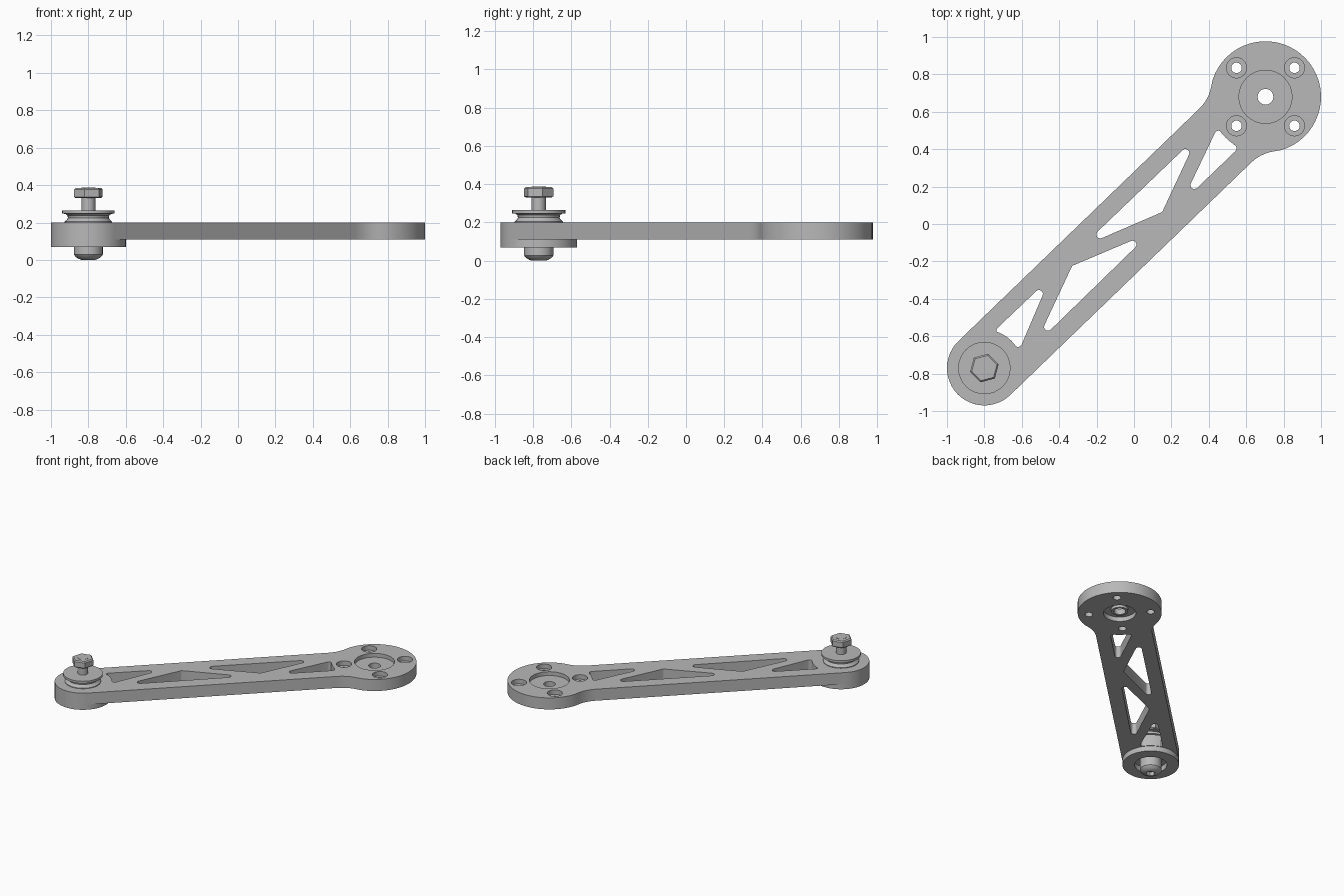
import bpy, bmesh, math
from mathutils import Vector, Matrix

cube = bpy.data.objects.get("Cube")
if cube:
    bpy.data.objects.remove(cube, do_unlink=True)

metal = bpy.data.materials.new("grey_metal")
metal.use_nodes = True
GREY = (0.48, 0.48, 0.48, 1)
metal.diffuse_color = GREY
metal.node_tree.nodes["Principled BSDF"].inputs["Base Color"].default_value = GREY

PIVOT = Vector((-0.8, -0.77))
HUB = Vector((0.703, 0.68))
BOTTOM, TOP = 0.11, 0.2


def finish(bm, name):
    bmesh.ops.recalc_face_normals(bm, faces=bm.faces)
    mesh = bpy.data.meshes.new(name)
    bm.to_mesh(mesh)
    bm.free()
    obj = bpy.data.objects.new(name, mesh)
    mesh.materials.append(metal)
    bpy.context.collection.objects.link(obj)
    return obj


def prism(bm, points, z0, z1):
    base = bm.faces.new([bm.verts.new((p[0], p[1], z0)) for p in points])
    out = bmesh.ops.extrude_face_region(bm, geom=[base])
    verts = [g for g in out["geom"] if isinstance(g, bmesh.types.BMVert)]
    bmesh.ops.translate(bm, verts=verts, vec=(0, 0, z1 - z0))


def lathe(bm, centre, profile, sides=32, turn=0, closed=False):
    """Spin an (r, z) profile about a vertical axis."""
    vs = [bm.verts.new((centre[0] + r * math.cos(turn), centre[1] + r * math.sin(turn), z))
          for r, z in profile]
    ends = vs[1:] + vs[:1] if closed else vs[1:]
    edges = [bm.edges.new(pair) for pair in zip(vs, ends)]
    out = bmesh.ops.spin(bm, geom=vs + edges, cent=(centre[0], centre[1], 0),
                         axis=(0, 0, 1), angle=math.tau, steps=sides, use_merge=True)
    bmesh.ops.remove_doubles(bm, verts=bm.verts[:], dist=1e-5)


def turned(name, profile, sides=32, turn=0, closed=False):
    bm = bmesh.new()
    lathe(bm, PIVOT, profile, sides, turn, closed)
    return finish(bm, name)


def arc(centre, r, a0, a1, n):
    return [Vector((centre[0] + r * math.cos(a0 + (a1 - a0) * i / n),
                    centre[1] + r * math.sin(a0 + (a1 - a0) * i / n))) for i in range(n + 1)]


def window(corners, r=0.021, keep=None, keep_r=0):
    """Triangle with rounded corners that stays clear of a round hub."""
    c = [Vector(p) for p in corners]
    if (c[1] - c[0]).cross(c[2] - c[0]) < 0:
        c.reverse()
    pts = []
    for i in range(3):
        d0, d1 = c[i] - c[i - 1], c[(i + 1) % 3] - c[i]
        a0 = math.atan2(d0.y, d0.x) - math.pi / 2
        a1 = math.atan2(d1.y, d1.x) - math.pi / 2
        pts += arc(c[i], r, a0, a0 + (a1 - a0) % math.tau, 6)
        if keep:
            side = Vector((d1.y, -d1.x)).normalized() * r
            pts += [c[i] + side + d1 * k / 6 for k in range(1, 6)]
    if keep:
        for p in pts:
            off = p - keep
            if off.length < keep_r:
                p.xy = keep + off.normalized() * keep_r
    return pts


def cut(target, cutter):
    mod = target.modifiers.new("cut", "BOOLEAN")
    mod.operation, mod.solver, mod.object = "DIFFERENCE", "EXACT", cutter
    bpy.context.view_layer.objects.active = target
    bpy.ops.object.modifier_apply(modifier=mod.name)
    bpy.data.objects.remove(cutter, do_unlink=True)


# Arm outline: round pivot end, straight sides, filleted into the larger hub
axis = HUB - PIVOT
length, heading = axis.length, math.atan2(axis.y, axis.x)
W, R, F, BACK = 0.2, 0.297, 0.226, 0.3
lean = math.atan2(W + F, BACK)
q = math.pi / 2
outline = arc((0, 0), W, q, 3 * q, 24)
outline += arc((length - BACK, -W - F), F, q, lean, 6)
outline += arc((length, 0), R, lean - math.pi, math.pi - lean, 36)[1:-1]
outline += arc((length - BACK, W + F), F, -lean, -q, 6)
spin = Matrix.Rotation(heading, 2)
bm = bmesh.new()
prism(bm, [spin @ p + PIVOT for p in outline], BOTTOM, TOP)
arm = finish(bm, "arm_plate")

# Truss windows, hub bore and counterbored screw holes
bm = bmesh.new()
LOW, HIGH = BOTTOM - 0.02, TOP + 0.02
windows = [
    window([(0.275, 0.38), (-0.18, -0.056), (0.135, 0.08)]),
    window([(-0.008, -0.11), (-0.315, -0.24), (-0.46, -0.55)]),
    window([(0.452, 0.478), (0.527, 0.404), (0.323, 0.208)], keep=HUB, keep_r=0.305),
    window([(-0.508, -0.374), (-0.714, -0.57), (-0.62, -0.636)], keep=PIVOT, keep_r=0.205),
]
for pts in windows:
    prism(bm, pts, LOW, HIGH)
lathe(bm, HUB, [(0, LOW), (0.115, LOW), (0.115, 0.145), (0.06, 0.145), (0.06, 0.125),
                (0.042, 0.125), (0.042, 0.17), (0.142, 0.17), (0.142, HIGH), (0, HIGH)])
for sx in (-1, 1):
    for sy in (-1, 1):
        spot = HUB + Vector((sx, sy)) * 0.155
        lathe(bm, spot, [(0, LOW), (0.028, LOW), (0.028, 0.165), (0.054, 0.165),
                         (0.054, HIGH), (0, HIGH)], 24)
cut(arm, finish(bm, "arm_cutter"))

# Raised ring under the pivot end
ring = turned("pivot_ring", [(0.115, 0.07), (0.2, 0.07), (0.2, BOTTOM), (0.115, BOTTOM)],
              48, closed=True)

# Flanged bushing with a hollow neck
bushing = turned("bushing", [(0, 0.195), (0.127, 0.195), (0.127, 0.205), (0.116, 0.213),
                             (0.109, 0.225), (0.112, 0.238), (0.122, 0.246), (0.14, 0.248),
                             (0.14, 0.265), (0, 0.265)])

# Bolt: shaft, chamfered hex head and domed lower head
shaft = turned("bolt_shaft", [(0, 0.1), (0.037, 0.1), (0.037, 0.387), (0, 0.387)], 24)
hexagon = turned("bolt_hex_head", [(0, 0.33), (0.07, 0.33), (0.079, 0.337), (0.079, 0.377),
                                   (0.07, 0.385), (0, 0.385)], 6, math.radians(15))
dome = turned("bolt_domed_head", [(0, 0.115), (0.077, 0.115), (0.077, 0.028), (0.066, 0.014),
                                  (0.05, 0.005), (0.036, 0), (0, 0)])
bm = bmesh.new()
lathe(bm, PIVOT, [(0, -0.02), (0.032, -0.02), (0.032, 0.03), (0, 0.03)], 6)
cut(dome, finish(bm, "socket_cutter"))

bpy.ops.object.select_all(action="DESELECT")
for obj in (arm, ring, bushing, shaft, hexagon, dome):
    obj.select_set(True)
bpy.context.view_layer.objects.active = arm
bpy.ops.object.shade_smooth_by_angle(angle=math.radians(30))
